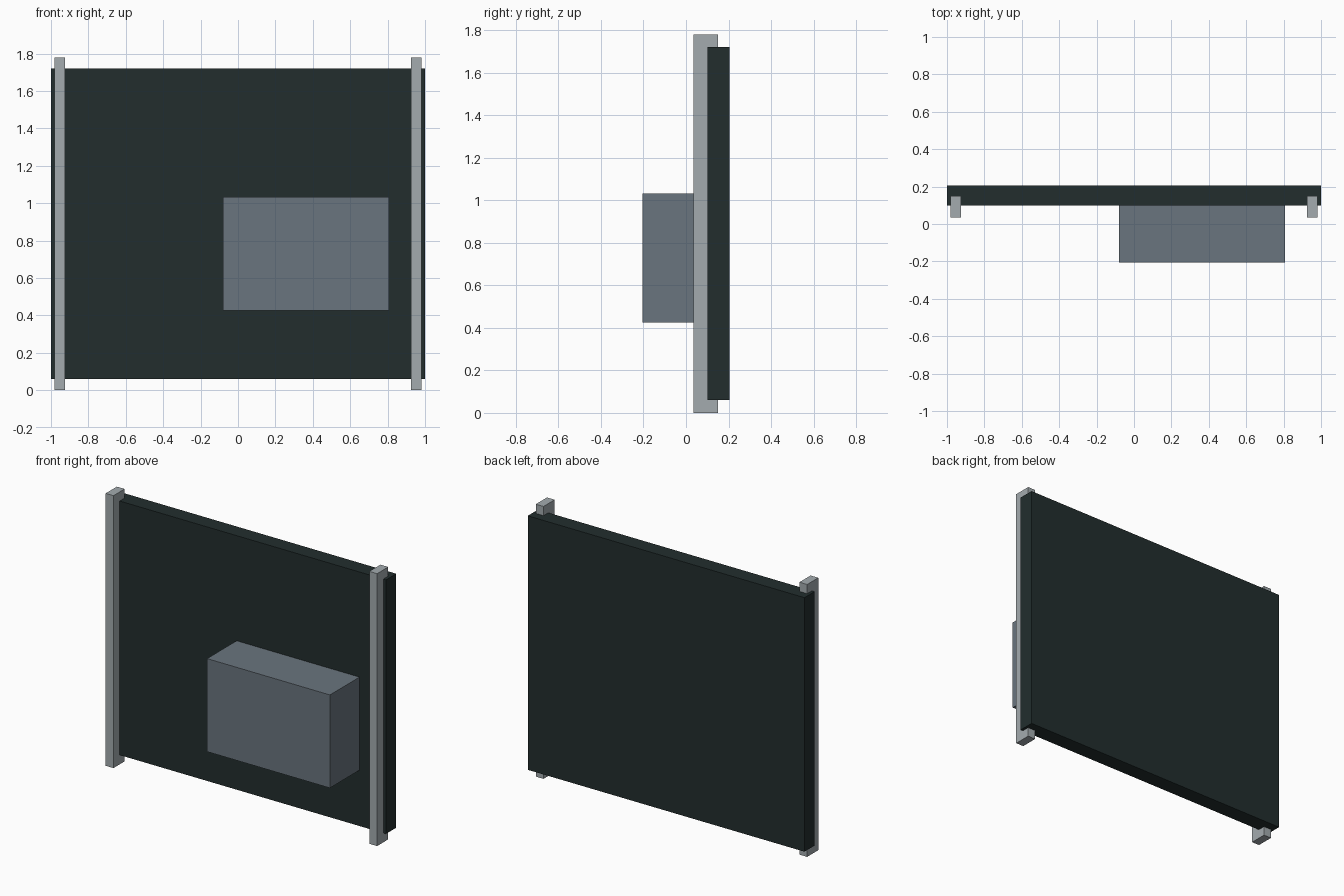
import bpy
from mathutils import Vector

cube = bpy.data.objects.get("Cube")
if cube:
    bpy.data.objects.remove(cube, do_unlink=True)


def make_material(name, rgb):
    mat = bpy.data.materials.new(name)
    mat.use_nodes = True
    color = (*rgb, 1.0)
    mat.diffuse_color = color
    mat.node_tree.nodes["Principled BSDF"].inputs["Base Color"].default_value = color
    return mat


def add_box(name, low, high, mat):
    """Box spanning two opposite corners."""
    low, high = Vector(low), Vector(high)
    bpy.ops.mesh.primitive_cube_add(size=1, location=(low + high) / 2)
    obj = bpy.context.object
    obj.name = name
    obj.scale = high - low
    bpy.ops.object.transform_apply(location=False, rotation=False, scale=True)
    obj.data.materials.append(mat)
    return obj


panel_color = make_material("dark green", (0.016, 0.027, 0.027))
rail_color = make_material("light grey", (0.37, 0.41, 0.43))
box_color = make_material("slate grey", (0.144, 0.178, 0.209))

# Backing panel
add_box("panel", (-1, 0.1, 0.06), (1, 0.205, 1.72), panel_color)

# Upright rails, let into the front of the panel
for side, x in (("left", 0.953), ("right", -0.953)):
    add_box(side + "_rail", (x - 0.028, 0.035, 0), (x + 0.028, 0.15, 1.78), rail_color)

# Box mounted on the front of the panel
add_box("mounted_box", (-0.08, -0.205, 0.425), (0.808, 0.1, 1.033), box_color)
